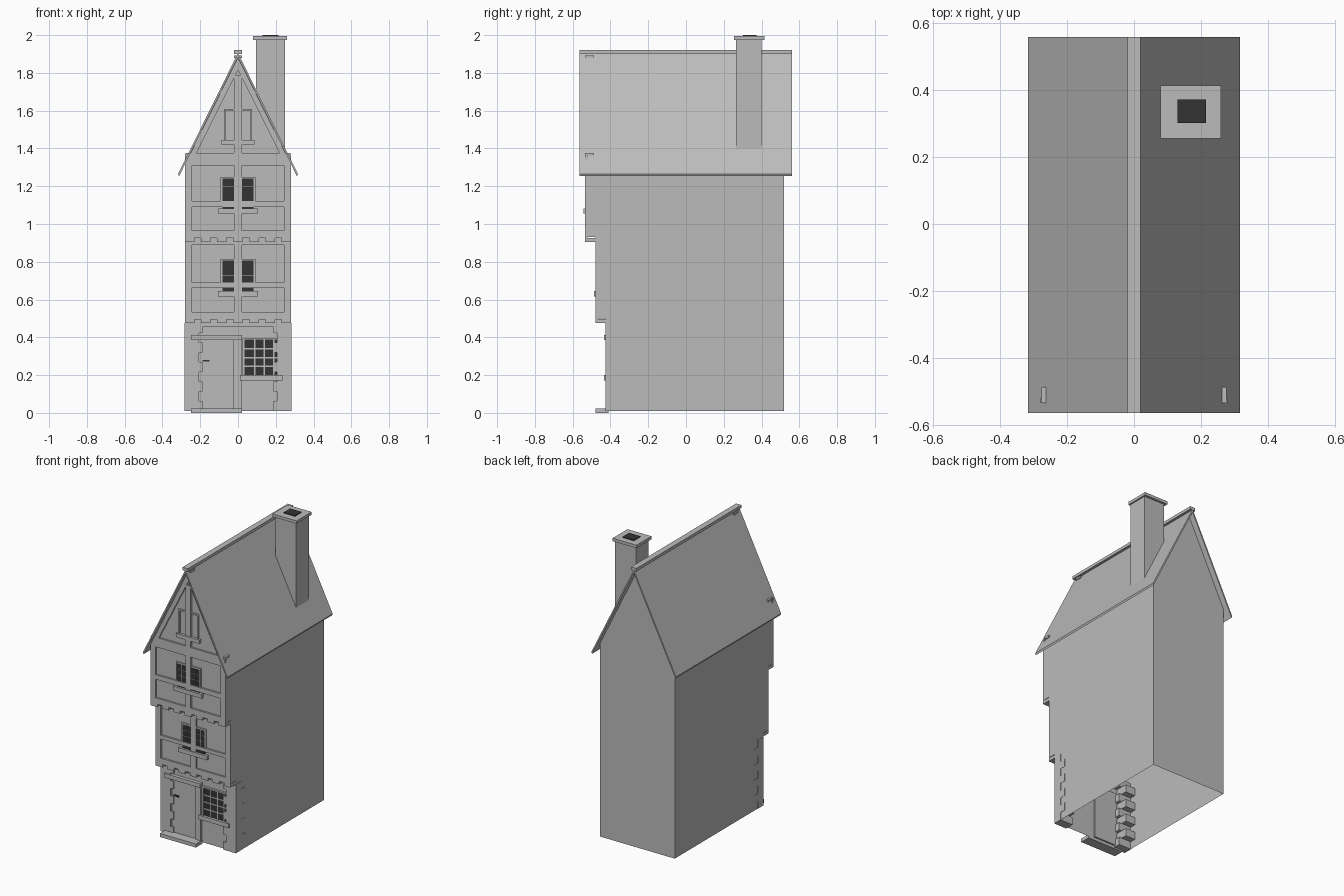
import bpy, bmesh
from mathutils import Vector

cube = bpy.data.objects.get("Cube")
if cube:
    bpy.data.objects.remove(cube, do_unlink=True)


def material(name, value):
    m = bpy.data.materials.new(name)
    m.use_nodes = True
    colour = (value, value, value, 1)
    m.diffuse_color = colour
    m.node_tree.nodes["Principled BSDF"].inputs["Base Color"].default_value = colour
    return m


STONE = material("stone grey", 0.5)
DARK = material("dark glass", 0.033)


def finish(bm, name, mat=STONE):
    bmesh.ops.recalc_face_normals(bm, faces=bm.faces)
    mesh = bpy.data.meshes.new(name)
    bm.to_mesh(mesh)
    bm.free()
    mesh.materials.append(mat)
    obj = bpy.data.objects.new(name, mesh)
    bpy.context.scene.collection.objects.link(obj)
    return obj


def add_prism(bm, points, direction):
    """Extrude a closed loop of 3D points along a direction."""
    face = bm.faces.new([bm.verts.new(p) for p in points])
    ext = bmesh.ops.extrude_face_region(bm, geom=[face], use_keep_orig=True)
    verts = [v for v in ext["geom"] if isinstance(v, bmesh.types.BMVert)]
    bmesh.ops.translate(bm, verts=verts, vec=direction)


def front_prism(bm, xz, y0, y1):
    add_prism(bm, [(x, y0, z) for x, z in xz], (0, y1 - y0, 0))


def add_box(bm, x0, x1, y0, y1, z0, z1):
    front_prism(bm, [(x0, z0), (x1, z0), (x1, z1), (x0, z1)], y0, y1)


def boxes(name, items, mat=STONE):
    bm = bmesh.new()
    for item in items:
        add_box(bm, *item)
    return finish(bm, name, mat)


HALF = 0.28
SLOPE = 2.02
UNDER = 1.885      # underside of the ridge
WALL = [-0.41, -0.468, -0.523]    # recessed wall planes per floor
FACE = [-0.425, -0.48, -0.535]    # timber and stone front planes

# House shell: stepped side profile, cut to the roof pitch, open underneath
bm = bmesh.new()
side = [(0.52, 0.01), (WALL[0], 0.01), (WALL[0], 0.5), (WALL[1], 0.5),
        (WALL[1], 0.93), (WALL[2], 0.93), (WALL[2], 1.9), (0.52, 1.9)]
add_prism(bm, [(-HALF, y, z) for y, z in side], (2 * HALF, 0, 0))
for s in (-1, 1):
    geom = bm.verts[:] + bm.edges[:] + bm.faces[:]
    cut = bmesh.ops.bisect_plane(bm, geom=geom, plane_co=(0, 0, UNDER),
                                 plane_no=Vector((s * SLOPE, 0, 1)), clear_outer=True)
    edges = [e for e in cut["geom_cut"] if isinstance(e, bmesh.types.BMEdge)]
    bmesh.ops.holes_fill(bm, edges=edges, sides=0)
bmesh.ops.recalc_face_normals(bm, faces=bm.faces)
bottom = [f for f in bm.faces if f.calc_center_median().z < 0.02]
bmesh.ops.delete(bm, geom=bottom, context="FACES_ONLY")
finish(bm, "house_shell")

# Roof slabs
bm = bmesh.new()
front_prism(bm, [(0, 1.905), (0.317, 1.265), (0.312, 1.253), (0, UNDER),
                 (-0.312, 1.253), (-0.317, 1.265)], -0.565, 0.56)
finish(bm, "roof")
boxes("ridge_cap", [(-0.02, 0.02, -0.565, 0.56, 1.9, 1.92)])
boxes("roof_beam_ends", [(-0.02, 0.02, -0.535, -0.488, 1.88, 1.893),
                         (-0.277, 0.277, -0.535, -0.488, 1.36, 1.375)])

# Chimney
boxes("chimney_stack", [(0.095, 0.25, 0.265, 0.4, 1.36, 1.976)])
boxes("chimney_cap", [(0.08, 0.26, 0.255, 0.415, 1.975, 1.995)])
boxes("chimney_opening", [(0.13, 0.215, 0.302, 0.372, 1.99, 2.0)], DARK)


# Timber-framed upper storeys with joists, windows and sills
def storey(label, n, base, low, rail0, rail1, head, top, win_top, sill):
    y0, y1 = FACE[n], WALL[n] + 0.002
    frame = [(-HALF, HALF, y0, y1, base + 0.02, low),
             (-HALF, HALF, y0, y1, rail0, rail1),
             (-HALF, HALF, y0, y1, head, top),
             (-0.02, 0.02, y0, y1, low, rail0),
             (-0.02, 0.02, y0, y1, rail1, head)]
    for s in (-1, 1):
        x0, x1 = sorted((s * 0.243, s * HALF))
        frame += [(x0, x1, y0, y1, low, rail0), (x0, x1, y0, y1, rail1, head)]
    boxes(label + "_timber_frame", frame)

    step = 2 * (HALF - 0.025) / 6
    boxes(label + "_joist_ends",
          [(i * step - 0.025, i * step + 0.025, y0, WALL[n - 1] + 0.01, base, base + 0.021)
           for i in range(-3, 4)])
    boxes(label + "_window_sill", [(-0.107, 0.107, y0 - 0.007, y1, sill, sill + 0.028)])

    panes, bars = [], []
    for s in (-1, 1):
        x0, x1 = sorted((s * 0.02, s * 0.083))
        panes.append((x0, x1, y1 - 0.007, y1, sill + 0.025, win_top))
        mid = s * 0.053
        bars.append((mid - 0.001, mid + 0.001, y1 - 0.009, y1, rail1, win_top))
        for k in (1, 2):
            z = rail1 + (win_top - rail1) * k / 3
            bars.append((x0, x1, y1 - 0.009, y1, z - 0.001, z + 0.001))
        j0, j1 = sorted((s * 0.083, s * 0.093))
        bars.append((j0, j1, y0 + 0.003, y1, rail1, win_top + 0.009))
        bars.append((x0, x1, y0 + 0.003, y1, win_top, win_top + 0.009))
    boxes(label + "_window_panes", panes, DARK)
    boxes(label + "_window_frames", bars)


storey("first_floor", 1, 0.475, 0.535, 0.665, 0.69, 0.89, 0.93, 0.806, 0.617)
storey("second_floor", 2, 0.905, 0.965, 1.09, 1.122, 1.31, 1.37, 1.24, 1.055)

# Gable timbers: rafters, king post and blind window
bm = bmesh.new()
for s in (-1, 1):
    front_prism(bm, [(s * 0.256, 1.365), (s * 0.225, 1.365), (0, 1.815), (0, UNDER - 0.003)],
                FACE[2], WALL[2] + 0.002)
finish(bm, "gable_rafters")
boxes("gable_king_post", [(-0.02, 0.02, FACE[2], WALL[2], 1.37, 1.79)])
boxes("gable_sill", [(-0.088, 0.088, FACE[2] - 0.005, WALL[2], 1.42, 1.446)])
gable_frame = [(-0.075, 0.075, FACE[2] + 0.003, WALL[2], 1.6, 1.61)]
for s in (-1, 1):
    x0, x1 = sorted((s * 0.065, s * 0.075))
    gable_frame.append((x0, x1, FACE[2] + 0.003, WALL[2], 1.446, 1.6))
boxes("gable_window_frame", gable_frame)

# Corner stones, alternating long and short
stones = []
count = 9
height = (0.475 - 0.01) / count
for i in range(count):
    long_front = i % 2 == 0
    inner = 0.187 if long_front else 0.207
    back = -0.365 if long_front else -0.325
    z = 0.01 + i * height
    for s in (-1, 1):
        x0, x1 = sorted((s * inner, s * (HALF + 0.002)))
        stones.append((x0, x1, FACE[0], back, z, z + height))
boxes("corner_stones", stones)
boxes("ground_floor_top_beam", [(-HALF, HALF, FACE[0] + 0.002, WALL[0], 0.455, 0.5)])

# Door
boxes("door", [(-0.2, -0.022, -0.416, WALL[0] + 0.01, 0.02, 0.386)])
boxes("door_post", [(-0.025, 0.018, FACE[0], WALL[0], 0.02, 0.386)])
boxes("door_lintel", [(-0.25, 0.02, -0.433, WALL[0], 0.385, 0.413)])
boxes("door_step", [(-0.25, 0.02, -0.48, WALL[0], 0.0, 0.024)])
boxes("door_handle", [(-0.187, -0.15, -0.423, -0.414, 0.272, 0.281)], DARK)

# Shop window with a lattice of bars
boxes("ground_window_panes", [(0.037, 0.207, -0.417, WALL[0], 0.2, 0.385)], DARK)
bars = []
for i in range(1, 4):
    x = 0.037 + i * 0.051
    bars.append((x - 0.004, x + 0.004, -0.42, WALL[0], 0.2, 0.385))
    z = 0.2 + i * 0.0463
    bars.append((0.037, 0.207, -0.42, WALL[0], z - 0.004, z + 0.004))
bars += [(0.025, 0.037, FACE[0], WALL[0], 0.2, 0.395),
         (0.037, 0.205, FACE[0], WALL[0], 0.385, 0.395)]
boxes("ground_window_bars", bars)
boxes("ground_window_sill", [(0.01, 0.235, -0.435, WALL[0], 0.172, 0.2)])
